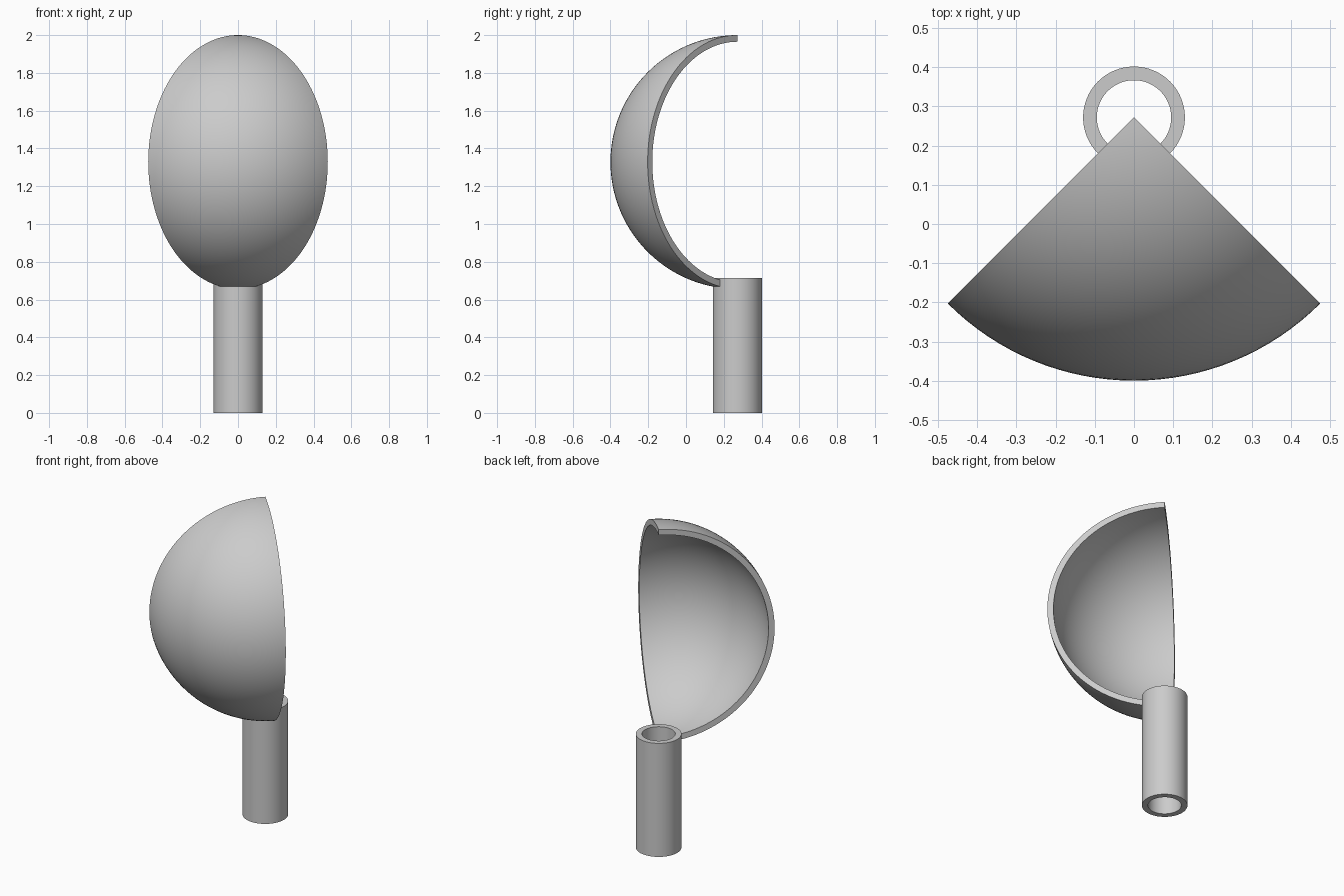
import bpy, bmesh
from math import sin, cos, pi, asin

cube = bpy.data.objects.get("Cube")
if cube:
    bpy.data.objects.remove(cube, do_unlink=True)

grey = bpy.data.materials.new("light grey")
grey.use_nodes = True
colour = (0.6, 0.6, 0.6, 1)
grey.diffuse_color = colour
grey.node_tree.nodes["Principled BSDF"].inputs["Base Color"].default_value = colour

AXIS_Y = 0.272


def revolve(name, profile, start, angle, steps, z):
    """Sweep a closed band of (outer, inner) point pairs about the vertical axis."""
    bm = bmesh.new()
    full = angle >= 2 * pi
    rings = []
    for i in range(steps if full else steps + 1):
        a = start + angle * i / steps
        rings.append([[bm.verts.new((r * cos(a), r * sin(a), h)) for r, h in pair]
                      for pair in profile])
    for i in range(steps):
        p, q = rings[i], rings[(i + 1) % len(rings)]
        for j in range(len(profile) - 1):
            for s in (0, 1):
                bm.faces.new((p[j][s], q[j][s], q[j + 1][s], p[j + 1][s]))
        for j in (0, -1):
            bm.faces.new((p[j][0], q[j][0], q[j][1], p[j][1]))
    # Close the two cut sides of a partial sweep
    if not full:
        for ring in (rings[0], rings[-1]):
            for a, b in zip(ring, ring[1:]):
                bm.faces.new((a[0], a[1], b[1], b[0]))
    bmesh.ops.remove_doubles(bm, verts=bm.verts, dist=1e-5)
    bmesh.ops.recalc_face_normals(bm, faces=bm.faces)
    mesh = bpy.data.meshes.new(name)
    bm.to_mesh(mesh)
    bm.free()
    mesh.materials.append(grey)
    ob = bpy.data.objects.new(name, mesh)
    ob.location = (0, AXIS_Y, z)
    bpy.context.collection.objects.link(ob)
    bpy.ops.object.select_all(action='DESELECT')
    ob.select_set(True)
    bpy.context.view_layer.objects.active = ob
    bpy.ops.object.shade_smooth_by_angle(angle=pi / 6)
    return ob


# Quarter of a hollow sphere, its lower tip trimmed where it meets the tube
OUTER, INNER, TRIM, ROWS = 0.672, 0.637, 0.125, 64
shell_profile = []
for k in range(ROWS + 1):
    pair = []
    for radius in (OUTER, INNER):
        low = asin(TRIM / radius)
        t = low + (pi - low) * k / ROWS
        pair.append((radius * sin(t), -radius * cos(t)))
    shell_profile.append(pair)
revolve("quarter_shell", shell_profile, -0.75 * pi, pi / 2, 32, 2 - OUTER)

# Hollow upright tube
tube_profile = [[(0.13, h), (0.095, h)] for h in (0, 0.715)]
revolve("stand_tube", tube_profile, 0, 2 * pi, 64, 0)
